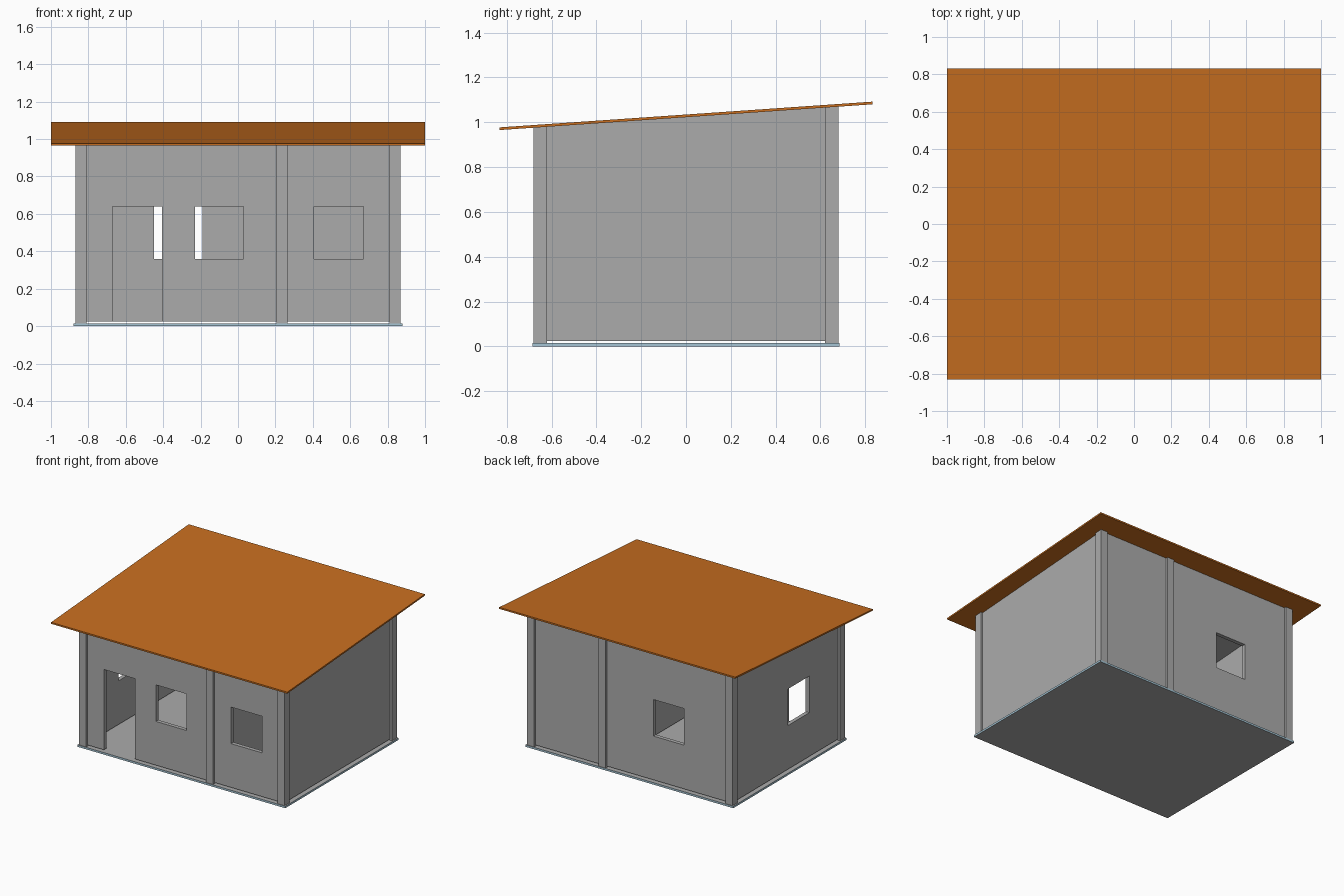
import bpy
import bmesh

cube = bpy.data.objects.get("Cube")
if cube:
    bpy.data.objects.remove(cube, do_unlink=True)


def material(name, rgb):
    mat = bpy.data.materials.new(name)
    mat.use_nodes = True
    color = (*rgb, 1)
    mat.diffuse_color = color
    bsdf = next(n for n in mat.node_tree.nodes if n.type == 'BSDF_PRINCIPLED')
    bsdf.inputs["Base Color"].default_value = color
    return mat


GREY = material("concrete grey", (0.41, 0.41, 0.41))
ORANGE = material("roof orange", (0.57, 0.155, 0.014))
BLUE = material("pale blue", (0.38, 0.56, 0.66))

SLAB_TOP = 0.015
WALL_BASE = 0.025
SILL, HEAD = 0.36, 0.64
WALL = 0.015    # half wall thickness


def eave(y, offset=0.0):
    """Height of the sloping roof underside at depth y."""
    return 1.0225 + 0.069 * y + offset


def block(name, xs, ys, bottom, top, mat):
    """Box whose bottom and top heights are functions of y."""
    bm = bmesh.new()
    bmesh.ops.create_cube(bm, size=2)
    for v in bm.verts:
        x = xs[v.co.x > 0]
        y = ys[v.co.y > 0]
        v.co = (x, y, (top if v.co.z > 0 else bottom)(y))
    bm.normal_update()
    mesh = bpy.data.meshes.new(name)
    bm.to_mesh(mesh)
    bm.free()
    mesh.materials.append(mat)
    obj = bpy.data.objects.new(name, mesh)
    bpy.context.collection.objects.link(obj)
    return obj


def level(z):
    return lambda y: z


def cut(obj, xs, ys, z0, z1):
    """Cut a rectangular opening and bake the result."""
    cutter = block("cutter", xs, ys, level(z0), level(z1), GREY)
    cutter.hide_render = True
    mod = obj.modifiers.new("opening", 'BOOLEAN')
    mod.operation = 'DIFFERENCE'
    mod.solver = 'EXACT'
    mod.object = cutter
    deps = bpy.context.evaluated_depsgraph_get()
    mesh = bpy.data.meshes.new_from_object(obj.evaluated_get(deps))
    obj.modifiers.clear()
    obj.data = mesh
    bpy.data.objects.remove(cutter, do_unlink=True)


# Floor slab with pale blue edges
slab = block("floor_slab", (-0.88, 0.88), (-0.685, 0.685), level(0), level(SLAB_TOP), GREY)
slab.data.materials.append(BLUE)
for face in slab.data.polygons:
    face.material_index = int(abs(face.normal.z) < 0.5)

# Columns: corners and the line of the inner partition
for row, y in (("front", -0.65), ("back", 0.65)):
    for side, x in (("right", -0.84), ("middle", 0.235), ("left", 0.84)):
        block(f"{row}_{side}_column", (x - 0.03, x + 0.03), (y - 0.03, y + 0.03),
              level(SLAB_TOP), eave, GREY)

# Front and back walls, raised slightly off the slab
walls = {}
for row, y in (("front", -0.65), ("back", 0.65)):
    for side, xs in (("wide", (-0.81, 0.205)), ("narrow", (0.265, 0.81))):
        walls[row, side] = block(f"{row}_{side}_wall", xs, (y - WALL, y + WALL),
                                 level(WALL_BASE), eave, GREY)

# Side walls and partition
for side, x in (("right", -0.84), ("partition", 0.235), ("left", 0.84)):
    walls[side] = block(f"{side}_wall", (x - WALL, x + WALL), (-0.62, 0.62),
                        level(WALL_BASE), eave, GREY)

# Door and windows
cut(walls["front", "wide"], (-0.67, -0.405), (-0.8, -0.5), -0.1, HEAD)
cut(walls["front", "wide"], (-0.23, 0.03), (-0.8, -0.5), SILL, HEAD)
cut(walls["front", "narrow"], (0.405, 0.67), (-0.8, -0.5), SILL, HEAD)
cut(walls["back", "wide"], (-0.45, -0.19), (0.5, 0.8), SILL, HEAD)
cut(walls["right"], (-1, -0.7), (-0.27, -0.01), SILL, HEAD)

# Sloping ceilings inside the two rooms
for name, xs in (("large_room_ceiling", (-0.825, 0.22)), ("small_room_ceiling", (0.25, 0.825))):
    block(name, xs, (-0.635, 0.635), lambda y: eave(y, -0.05), lambda y: eave(y, -0.002), GREY)

# Single-pitch roof
block("roof", (-1, 1), (-0.832, 0.832), eave, lambda y: eave(y, 0.012), ORANGE)
